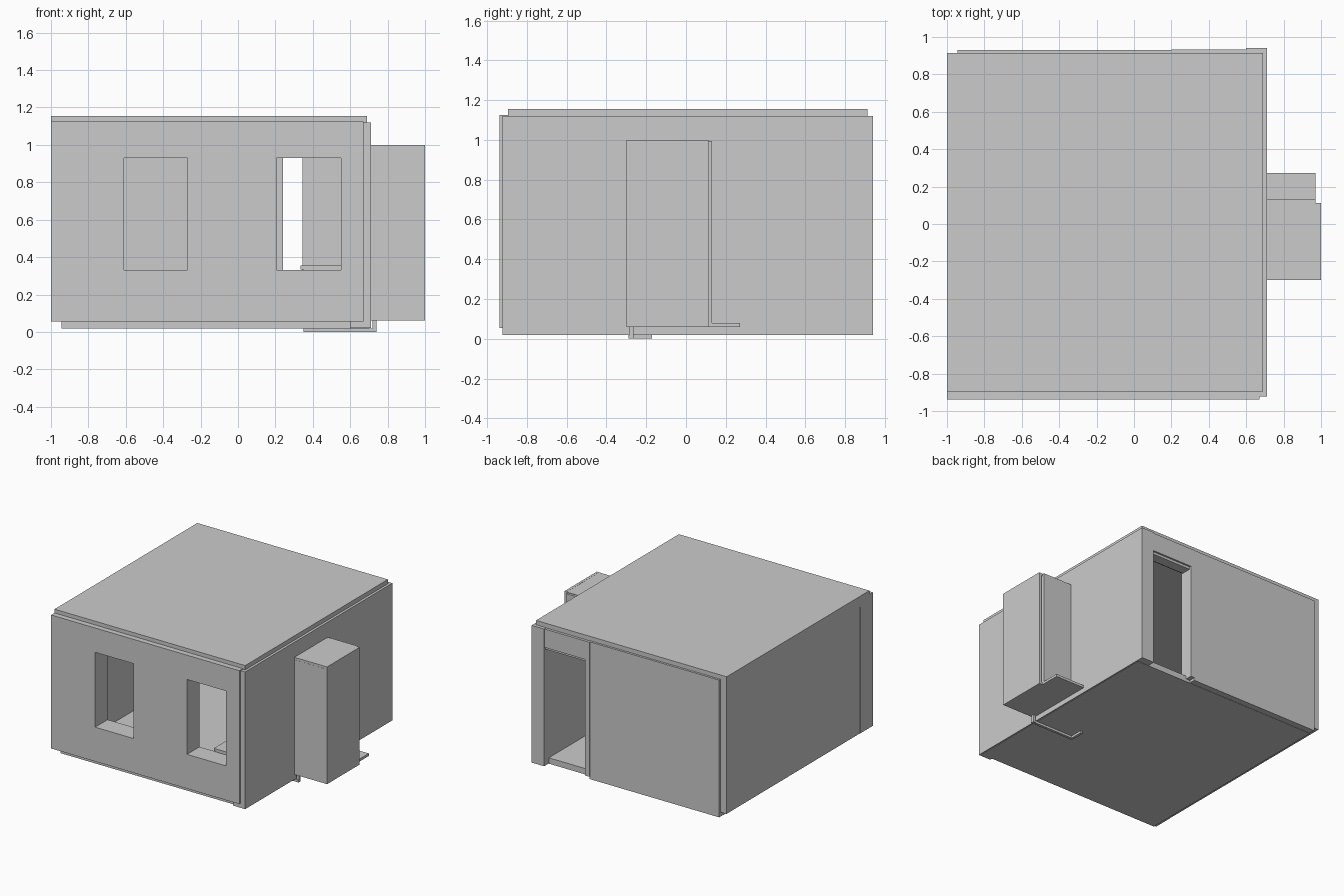
import bpy, bmesh
from mathutils import Vector

if "Cube" in bpy.data.objects:
    bpy.data.objects.remove(bpy.data.objects["Cube"])


def box(name, x, y, z):
    """Axis-aligned box from (min, max) ranges."""
    bm = bmesh.new()
    bmesh.ops.create_cube(bm, size=1)
    for v in bm.verts:
        v.co = Vector([(r[0] + r[1]) / 2 + c * (r[1] - r[0])
                       for c, r in zip(v.co, (x, y, z))])
    mesh = bpy.data.meshes.new(name)
    bm.to_mesh(mesh)
    bm.free()
    ob = bpy.data.objects.new(name, mesh)
    bpy.context.collection.objects.link(ob)
    return ob


def cut(target, name, x, y, z):
    """Cut a box-shaped opening through a wall."""
    cutter = box(name, x, y, z)
    cutter.hide_render = True
    cutter.hide_viewport = True
    cutter.display_type = 'WIRE'
    mod = target.modifiers.new(name, 'BOOLEAN')
    mod.operation = 'DIFFERENCE'
    mod.solver = 'EXACT'
    mod.object = cutter


# floor and roof slabs
box("floor_slab", (-0.945, 0.70), (-0.90, 0.88), (0.018, 0.065))
box("roof_slab", (-1.0, 0.69), (-0.895, 0.913), (1.07, 1.155))

# front wall with two windows
front = box("front_wall", (-1.0, 0.67), (-0.938, -0.78), (0.055, 1.125))
for i, (x0, x1) in enumerate([(-0.61, -0.27), (0.205, 0.55)]):
    cut(front, f"window_cutter_{i}", (x0, x1), (-1.1, -0.6), (0.33, 0.93))

# side walls; the right one opens into the bay
box("left_wall", (-0.998, -0.87), (-0.93, 0.913), (0.055, 1.123))
right = box("right_wall", (0.60, 0.71), (-0.923, 0.94), (0.02, 1.12))
cut(right, "bay_cutter", (0.5, 0.8), (-0.28, 0.09), (0.067, 0.98))

# back wall: main panel, then header and frame of the doorway
box("back_wall", (-0.945, 0.205), (0.80, 0.93), (0.02, 1.12))
box("door_header", (0.20, 0.602), (0.81, 0.934), (0.97, 1.118))
box("door_frame_side", (0.20, 0.24), (0.83, 0.934), (0.04, 0.972))
box("door_frame_top", (0.238, 0.601), (0.84, 0.92), (0.95, 0.972))

# bay on the right side: hollow shell of thin panels
box("bay_outer_panel", (0.98, 1.0), (-0.30, 0.113), (0.06, 1.0))
box("bay_roof", (0.70, 0.981), (-0.299, 0.112), (0.98, 0.999))
box("bay_front_panel", (0.70, 0.981), (-0.30, -0.28), (0.06, 0.98))
box("bay_back_panel", (0.70, 0.97), (0.09, 0.13), (0.06, 0.995))
box("bay_floor", (0.70, 0.985), (-0.298, 0.112), (0.06, 0.08))
box("bay_step", (0.70, 0.97), (0.11, 0.272), (0.06, 0.08))

# drain pipe under the floor
box("drain_pipe", (0.35, 0.74), (-0.29, -0.27), (0.0, 0.019))
box("drain_riser", (0.72, 0.74), (-0.285, -0.265), (0.001, 0.062))
box("drain_branch", (0.35, 0.37), (-0.29, -0.17), (0.0, 0.018))

# interior: partitions either side of the bay, and a counter by the window
for name, y in (("partition_front", -0.30), ("partition_back", 0.09)):
    box(name, (0.345, 0.605), (y, y + 0.02), (0.064, 1.075))
box("counter_top", (0.335, 0.605), (-0.785, -0.30), (0.335, 0.355))
box("counter_body", (0.35, 0.604), (-0.784, -0.301), (0.064, 0.336))
